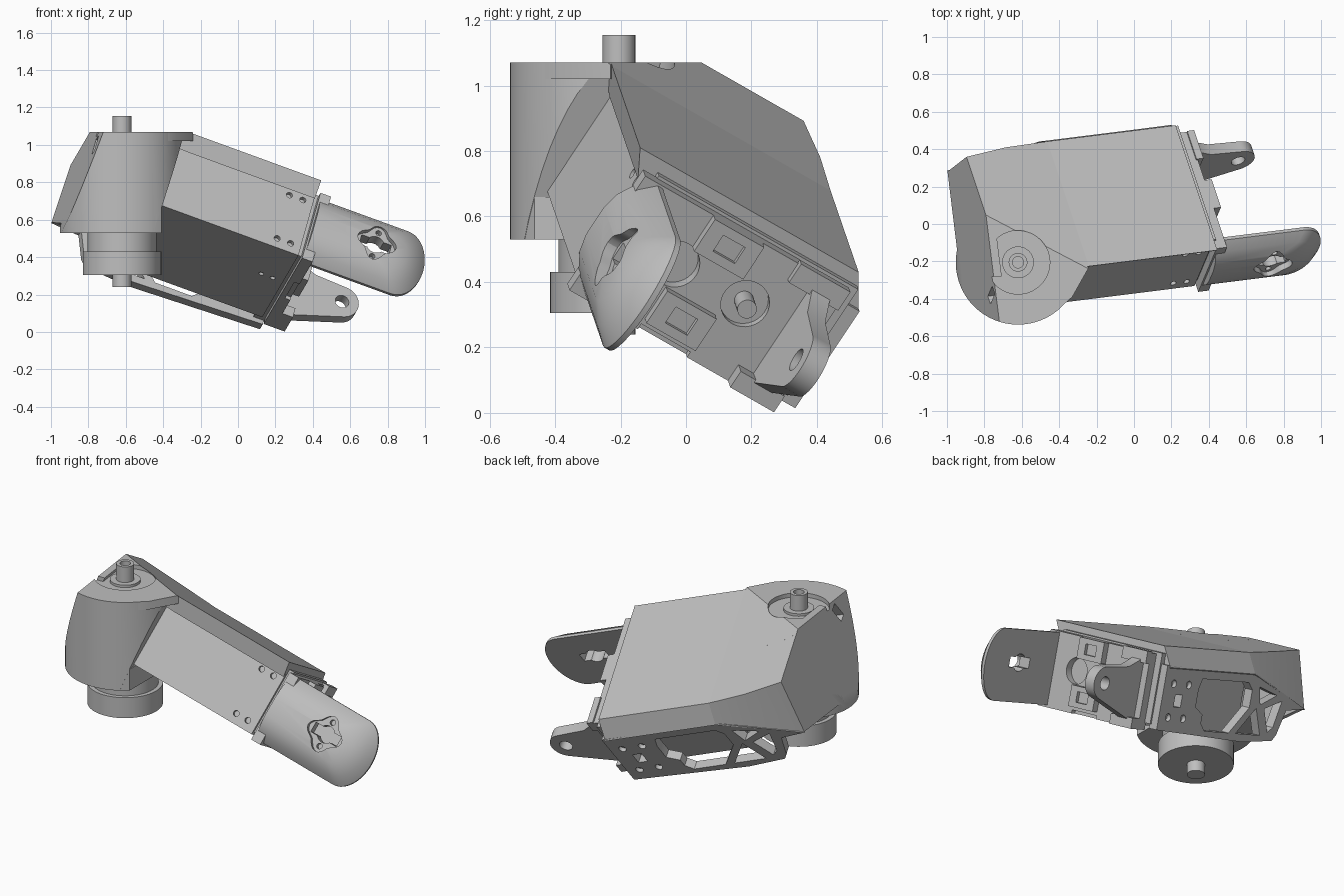
import bpy, bmesh, math
from mathutils import Vector, Matrix

cube = bpy.data.objects.get("Cube")
if cube:
    bpy.data.objects.remove(cube, do_unlink=True)

grey = bpy.data.materials.new("light grey plastic")
grey.use_nodes = True
grey.diffuse_color = (0.52, 0.52, 0.52, 1)
grey.node_tree.nodes["Principled BSDF"].inputs["Base Color"].default_value = (0.52, 0.52, 0.52, 1)

# Tilted arm frame: U along the arm, V across to the back, W out of the lid
U = Vector((0.933, 0.117, -0.34)).normalized()
V = Vector((-0.28, 0.834, -0.475))
V = (V - U * V.dot(U)).normalized()
W = U.cross(V)
ARM = Matrix((U, V, W)).transposed().to_4x4()
ARM.translation = (0.445, -0.14, 0.81)
SHAFT = (-0.62, -0.205)
TOP = 1.07
AXIS_W = -0.243
AXIS_U = 0.38


def shade(ob):
    bpy.ops.object.select_all(action='DESELECT')
    ob.select_set(True)
    bpy.context.view_layer.objects.active = ob
    bpy.ops.object.shade_smooth_by_angle(angle=math.radians(25))


def finish(name, bm):
    bmesh.ops.recalc_face_normals(bm, faces=bm.faces)
    mesh = bpy.data.meshes.new(name)
    bm.to_mesh(mesh)
    bm.free()
    ob = bpy.data.objects.new(name, mesh)
    bpy.context.collection.objects.link(ob)
    mesh.materials.append(grey)
    shade(ob)
    return ob


def place(axis, a, b, t):
    return {"u": (t, a, b), "v": (a, t, b), "w": (a, b, t)}[axis]


def loft(rings):
    """Skin a list of equal point rings and cap both ends."""
    bm = bmesh.new()
    loops = [[bm.verts.new(p) for p in ring] for ring in rings]
    for lo, hi in zip(loops, loops[1:]):
        for i in range(len(lo)):
            j = (i + 1) % len(lo)
            bm.faces.new((lo[i], lo[j], hi[j], hi[i]))
    bm.faces.new(loops[0])
    bm.faces.new(loops[-1])
    return bm


def prism(axis, pts, lo, hi):
    bm = loft([[place(axis, a, b, t) for a, b in pts] for t in (lo, hi)])
    bm.transform(ARM)
    return bm


def rect(a0, a1, b0, b1):
    return [(a0, b0), (a1, b0), (a1, b1), (a0, b1)]


def circle(a, b, r, n=32):
    return [(a + r * math.cos(2 * math.pi * i / n), b + r * math.sin(2 * math.pi * i / n)) for i in range(n)]


def box(u0, u1, v0, v1, w0, w1):
    return prism("w", rect(u0, u1, v0, v1), w0, w1)


def slab(pts, z0, z1):
    return loft([[(x, y, z) for x, y in pts] for z in (z0, z1)])


def upright(r, z0, z1, n=64):
    return slab(circle(*SHAFT, r, n), z0, z1)


def trim(bm, *planes):
    """Cut away everything beyond each plane and close the cut."""
    for co, no in planes:
        geom = bm.verts[:] + bm.edges[:] + bm.faces[:]
        bmesh.ops.bisect_plane(bm, geom=geom, plane_co=co, plane_no=no, clear_outer=True)
        bmesh.ops.holes_fill(bm, edges=[e for e in bm.edges if e.is_boundary], sides=0)
    return bm


def carve(ob, cutters):
    """Subtract each cutter and bake the result."""
    tools = []
    for c in cutters:
        tool = finish("cutter", c)
        tool.hide_render = True
        mod = ob.modifiers.new("cut", 'BOOLEAN')
        mod.object, mod.operation, mod.solver = tool, 'DIFFERENCE', 'EXACT'
        tools.append(tool)
    dg = bpy.context.evaluated_depsgraph_get()
    baked = bpy.data.meshes.new_from_object(ob.evaluated_get(dg))
    ob.modifiers.clear()
    ob.data = baked
    for tool in tools:
        bpy.data.objects.remove(tool, do_unlink=True)
    shade(ob)


END = -1.22    # shoulder end of the arm
BEND = -0.735  # crease in the lid
lid_plane = (ARM @ Vector((BEND, 0, 0)), ARM.to_3x3() @ Vector((0.062, 0, 1)))
end_plane = (ARM @ Vector((END, 0, 0)), -U)
top_plane = ((0, 0, TOP), (0, 0, 1))

# Shoulder drum, sliced by the lid, the end plane and the start of the arm
drum = finish("shoulder_drum", trim(upright(0.333, 0.53, TOP), lid_plane, end_plane,
                                    (ARM @ Vector((-0.785, 0, 0)), U)))
finish("shoulder_drum_skirt", trim(upright(0.332, 0.53, 0.66), end_plane, ((-0.41, 0, 0), (1, 0, 0))))
finish("shoulder_brim", trim(slab([(-0.5, -0.51), (-0.42, -0.47), (-0.33, -0.39), (-0.24, -0.23), (-0.43, -0.2)],
                                  1.02, TOP), lid_plane))

# Shoulder core and end wall
core = finish("shoulder_core", trim(prism("v", [(END, 0.03), (BEND, 0), (BEND, -0.43), (-1.02, -0.42), (END, -0.3)],
                                          0.1, 0.42), top_plane))
finish("shoulder_end_wall", trim(prism("u", [(-0.1, 0), (0.74, 0), (0.85, -0.29), (0.85, -0.8), (-0.1, -0.8)],
                                       END, END + 0.04),
                                 top_plane, ((0, 0, 0.53), (0, 0, -1)), ((0, -0.28, 0), (0, -1, 0)),
                                 (ARM @ Vector((0, 0.3, -0.62)), ARM.to_3x3() @ Vector((0, 0.6, -1)))))

# Swivel foot and shaft
finish("shoulder_neck", upright(0.185, 0.42, 0.55))
finish("shoulder_foot", upright(0.21, 0.305, 0.43))
shaft = finish("shoulder_shaft", upright(0.05, 0.24, 1.155, 32))
carve(shaft, [upright(0.03, 1.1, 1.2, 32)])
finish("shaft_collar", upright(0.085, 1.0, TOP - 0.01, 32))

# Lid: folded sheet with lips on both long sides
lid = [(0, 0), (0.8, 0), (0.87, -0.11), (0.85, -0.13), (0.78, -0.04), (0.08, -0.04), (0.05, -0.09)]
lid_end = [(0, 0.03), (0.75, 0.03), (0.86, -0.29), (0.83, -0.29), (0.73, -0.01), (0.08, -0.01), (0.05, -0.06)]
finish("arm_lid", prism("u", lid, BEND, 0))
middle = [((a + c) / 2 + (0.012 if c == 0.75 else 0), (b + d) / 2) for (a, b), (c, d) in zip(lid, lid_end)]
bm = loft([[(u, v, w) for v, w in section]
           for u, section in ((BEND, lid), ((BEND + END) / 2, middle), (END, lid_end))])
bm.transform(ARM)
shoulder_lid = finish("shoulder_lid", trim(bm, top_plane))

# Recess around the shaft and a slot in the drum end
for ob in (drum, core, shoulder_lid):
    carve(ob, [upright(0.17, TOP - 0.025, TOP + 0.1)])
carve(drum, [box(END - 0.05, END + 0.05, 0.02, 0.07, -0.3, -0.2)])

# Arm body with screw holes in its front and underside
body = finish("arm_body", box(-0.79, 0, 0.065, 0.76, -0.456, -0.02))
carve(body, [prism("v", circle(u, w, 0.017, 16), 0, 0.09) for u in (-0.135, -0.058) for w in (-0.115, -0.4)]
      + [prism("w", circle(u, 0.36, 0.014, 16), -0.5, -0.44) for u in (-0.125, -0.06)])

# Back wall: lattice with truss openings and a screw pad
wall = [(0.02, -0.1), (0.02, -0.465), (-0.73, -0.495), (-0.98, -0.475), (-1.01, -0.44), (-1.06, -0.3),
        (END, -0.285), (-0.76, -0.11)]
back = finish("back_lattice", prism("v", wall, 0.81, 0.865))
openings = [
    [(-0.3, -0.16), (-0.7, -0.16), (-0.74, -0.2), (-0.74, -0.3), (-0.6, -0.45), (-0.39, -0.45), (-0.35, -0.41),
     (-0.35, -0.36), (-0.28, -0.32), (-0.28, -0.22)],
    [(-0.66, -0.45), (-0.8, -0.3), (-0.87, -0.45)],
    [(-0.8, -0.18), (-0.83, -0.28), (-0.96, -0.22)],
    [(-0.87, -0.3), (-1.01, -0.25), (-0.97, -0.4), (-0.93, -0.43)],
    rect(-0.15, -0.09, -0.33, -0.26)]
screws = [prism("v", circle(u, w, 0.022, 16), 0.84, 0.95) for u in (-0.19, -0.06) for w in (-0.2, -0.39)]
carve(back, [prism("v", o, 0.75, 0.95) for o in openings] + screws)

# Elbow bracket plate with bore
finish("arm_end_wall", box(-0.04, 0.03, 0.09, 0.82, -0.44, -0.04))
plate = finish("elbow_plate", box(0.02, 0.08, 0.04, 0.78, -0.48, -0.05))
carve(plate, [prism("u", circle(0.275, AXIS_W, 0.075), 0.035, 0.2),
              prism("u", circle(0.53, AXIS_W, 0.075), 0.05, 0.2),
              box(0.05, 0.2, 0.29, 0.47, -0.6, -0.46)])
finish("elbow_boss", prism("u", circle(0.53, AXIS_W, 0.03), 0.03, 0.13))
finish("plate_lower_foot", box(0.06, 0.14, 0.62, 0.78, -0.48, -0.42))
for w0, w1 in ((-0.17, -0.05), (-0.44, -0.32)):
    block = finish("plate_block", box(0.07, 0.12, 0.29, 0.47, w0, w1))
    carve(block, [box(0.1, 0.2, 0.34, 0.42, w0 + 0.03, w1 - 0.03)])
finish("plate_top_rail", box(0.07, 0.11, 0.6, 0.78, -0.11, -0.04))

# Large front fork arm: domed plate with a rounded tip
mid, half = -0.262, 0.205
tip = [(0.54 + 0.135 * math.cos(a), mid + half * math.sin(a))
       for a in [math.radians(-90 + 180 * i / 20) for i in range(21)]]
outline = [(0.03, mid - half)] + tip + [(0.03, mid + half)]
rings = []
for v, sw, su in ((0.108, 1, 1), (0.09, 1, 1), (0.045, 0.8, 0.93), (0.012, 0.52, 0.82), (0, 0.25, 0.72)):
    rings.append([(0.03 + (u - 0.03) * su, v, mid + (w - mid) * sw) for u, w in outline])
bm = loft(rings)
bm.transform(ARM)
fork = finish("front_fork", bm)
lobes = [(AXIS_U + (0.095 + 0.014 * math.cos(4 * a)) * math.cos(a),
          AXIS_W + (0.095 + 0.014 * math.cos(4 * a)) * math.sin(a))
         for a in [2 * math.pi * i / 40 for i in range(40)]]
carve(fork, [prism("v", lobes, -0.1, 0.035),
             prism("v", circle(AXIS_U, AXIS_W, 0.05, 24), -0.1, 0.2),
             box(AXIS_U - 0.085, AXIS_U + 0.085, -0.1, 0.2, AXIS_W - 0.03, AXIS_W + 0.03)]
      + [prism("v", circle(AXIS_U, AXIS_W + d, 0.016, 12), -0.1, 0.07) for d in (-0.075, 0.075)])

# Small back lug
nose = [(AXIS_U + 0.093 * math.cos(a), AXIS_W + 0.093 * math.sin(a))
        for a in [math.radians(-70 + 160 * i / 16) for i in range(17)]]
lug_shape = [(0.06, -0.45), (0.14, -0.43)] + nose + [(0.2, -0.14), (0.12, -0.1), (0.06, -0.06)]
lug = finish("back_lug", prism("v", lug_shape, 0.675, 0.74))
carve(lug, [prism("v", circle(AXIS_U, AXIS_W, 0.038, 24), 0.5, 0.9)])
